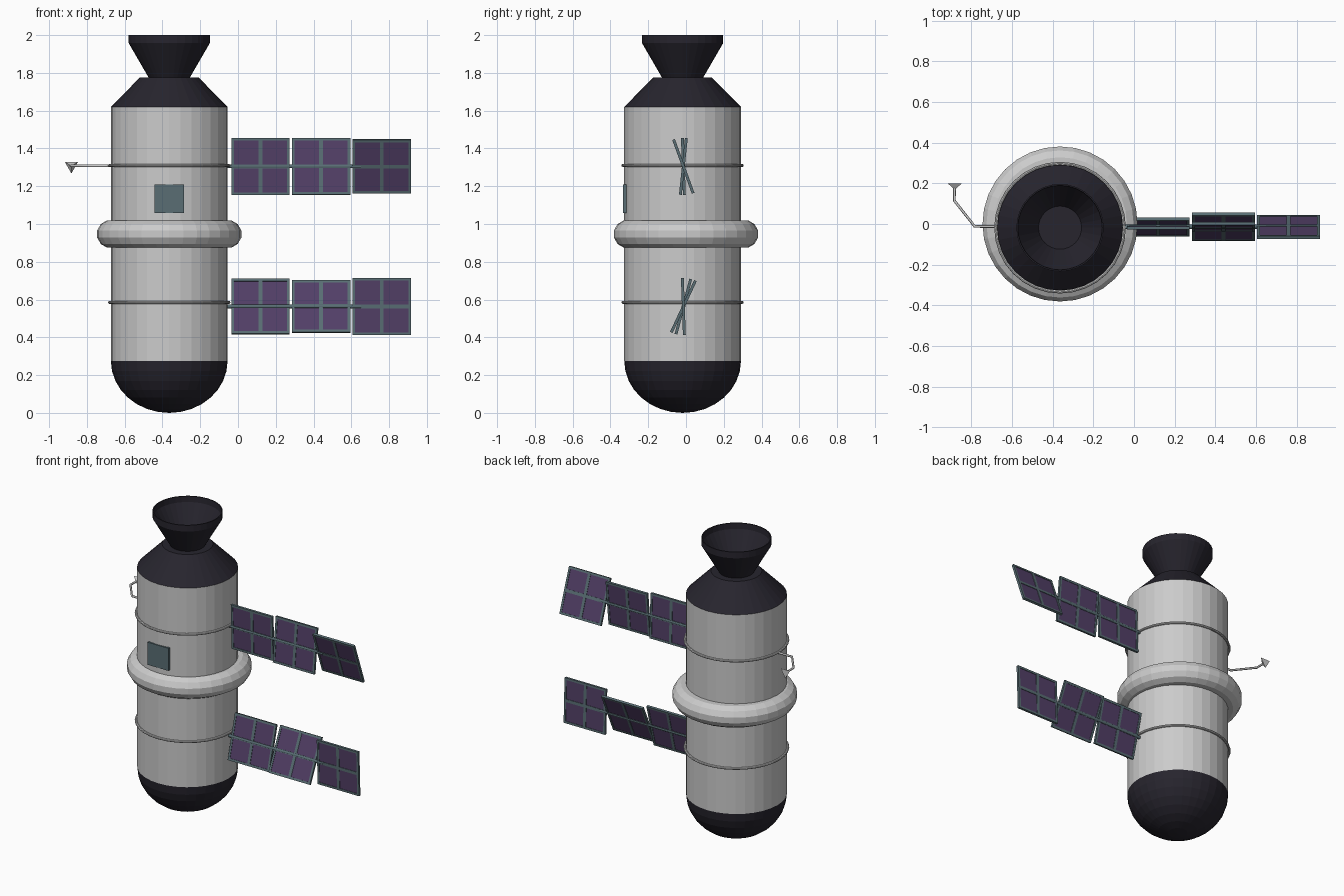
import bpy, bmesh, math
from mathutils import Vector

if "Cube" in bpy.data.objects:
    bpy.data.objects.remove(bpy.data.objects["Cube"])

CX, CY, SIDES = -0.364, -0.018, 32


def material(name, color):
    m = bpy.data.materials.new(name)
    m.diffuse_color = (*color, 1)
    m.use_nodes = True
    m.node_tree.nodes["Principled BSDF"].inputs["Base Color"].default_value = m.diffuse_color
    return m


DARK = material("dark_shell", (0.02, 0.018, 0.027))
TEAL = material("panel_frame", (0.10, 0.155, 0.175))
PURPLE = material("solar_cell", (0.085, 0.05, 0.135))


def finish(name, bm, mat=None):
    bmesh.ops.recalc_face_normals(bm, faces=bm.faces)
    mesh = bpy.data.meshes.new(name)
    bm.to_mesh(mesh)
    bm.free()
    if mat:
        mesh.materials.append(mat)
    ob = bpy.data.objects.new(name, mesh)
    bpy.context.collection.objects.link(ob)
    return ob


def lathe(name, profile, mat=None, center=(CX, CY), closed=False):
    bm = bmesh.new()
    vs = [bm.verts.new((r, 0, z)) for r, z in profile]
    pairs = list(zip(vs, vs[1:])) + ([(vs[-1], vs[0])] if closed else [])
    edges = [bm.edges.new(p) for p in pairs]
    bmesh.ops.spin(bm, geom=vs + edges, cent=(0, 0, 0), axis=(0, 0, 1),
                   angle=2 * math.pi, steps=SIDES)
    bmesh.ops.remove_doubles(bm, verts=bm.verts, dist=1e-4)
    bmesh.ops.translate(bm, verts=bm.verts, vec=(*center, 0))
    return finish(name, bm, mat)


def add_box(bm, center, size):
    vs = bmesh.ops.create_cube(bm, size=1)["verts"]
    for v in vs:
        v.co = Vector(center) + Vector([a * b for a, b in zip(v.co, size)])


def boxes(name, items, mat):
    bm = bmesh.new()
    for center, size in items:
        add_box(bm, center, size)
    return finish(name, bm, mat)


def tube(name, points, radius, mat=None):
    cu = bpy.data.curves.new(name, "CURVE")
    cu.dimensions = "3D"
    cu.bevel_depth, cu.bevel_resolution = radius, 1
    cu.use_fill_caps = True
    sp = cu.splines.new("POLY")
    sp.points.add(len(points) - 1)
    for p, co in zip(sp.points, points):
        p.co = (*co, 1)
    if mat:
        cu.materials.append(mat)
    ob = bpy.data.objects.new(name, cu)
    bpy.context.collection.objects.link(ob)


# Hull, rounded bottom, shoulder and open nozzle
R = 0.309
lathe("hull", [(R, 0.275), (R, 1.62)])
dome = [(R * math.cos(t), 0.275 - 0.275 * math.sin(t))
        for t in [i * math.pi / 16 for i in range(8)]] + [(0, 0)]
lathe("bottom_dome", dome, DARK)
lathe("shoulder_cone", [(R, 1.62), (0.156, 1.775), (0, 1.775)], DARK)
lathe("nozzle", [(0.106, 1.77), (0.215, 1.958), (0.215, 2.0), (0.208, 2.0),
                 (0.205, 1.962), (0.106, 1.79), (0, 1.79)], DARK)

# Docking ring around the middle and two thin hoops
ring = [(0.309 + 0.075 * math.cos(a), 0.947 + 0.075 * math.sin(a))
        for a in [(i + 0.5) * math.pi / 6 for i in range(12)]]
lathe("middle_ring", ring, center=(CX, 0), closed=True)
for label, z in (("lower", 0.585), ("upper", 1.31)):
    hoop = [(0.316 + 0.008 * math.cos(a), z + 0.008 * math.sin(a))
            for a in [i * math.pi / 4 for i in range(8)]]
    lathe(label + "_hoop", hoop, closed=True)

# Square hatch on the front
boxes("hatch", [((CX, -0.314, 1.134), (0.155, 0.038, 0.152))], TEAL)

# Solar wings: three hinged panels each, tilted about the boom
W, H, T, PY = 0.309, 0.302, 0.015, -0.014
for label, z, tilts in (("upper", 1.305, (2, -6, 20)),
                        ("lower", 0.563, (-15, -25, 2))):
    tube(label + "_boom", [(-0.12, PY, z), (0.65, PY, z)], 0.011, TEAL)
    for i, tilt in enumerate(tilts):
        # frame: four border bars and a cross
        bars = [((s * (W - 0.014) / 2, 0, 0), (0.014, T, H)) for s in (-1, 1)]
        bars += [((0, 0, s * (H - 0.014) / 2), (W, T, 0.014)) for s in (-1, 1)]
        bars += [((0, 0, 0), (0.02, T, H)), ((0, 0, 0), (W, T, 0.02))]
        cells = [((sx * 0.076, 0, sz * 0.074), (0.135, 0.009, 0.131))
                 for sx in (-1, 1) for sz in (-1, 1)]
        for part, items, mat in (("frame", bars, TEAL), ("cells", cells, PURPLE)):
            ob = boxes(f"{label}_panel_{part}_{i + 1}", items, mat)
            ob.location = (0.119 + 0.321 * i, PY, z)
            ob.rotation_euler.x = math.radians(tilt)

# Bent antenna arm with a three-sided horn
AZ = 1.308
tube("antenna_arm", [(-0.66, -0.012, AZ), (-0.784, -0.012, AZ),
                     (-0.884, 0.115, AZ), (-0.884, 0.18, AZ)], 0.007)
bm = bmesh.new()
tip = bm.verts.new((-0.882, 0.168, AZ))
rim = [bm.verts.new((-0.882 + 0.04 * math.cos(a), 0.2, AZ + 0.04 * math.sin(a)))
       for a in [math.radians(d) for d in (30, 150, 270)]]
for i in range(3):
    bm.faces.new((tip, rim[i], rim[(i + 1) % 3]))
bm.faces.new(rim)
finish("antenna_horn", bm)
